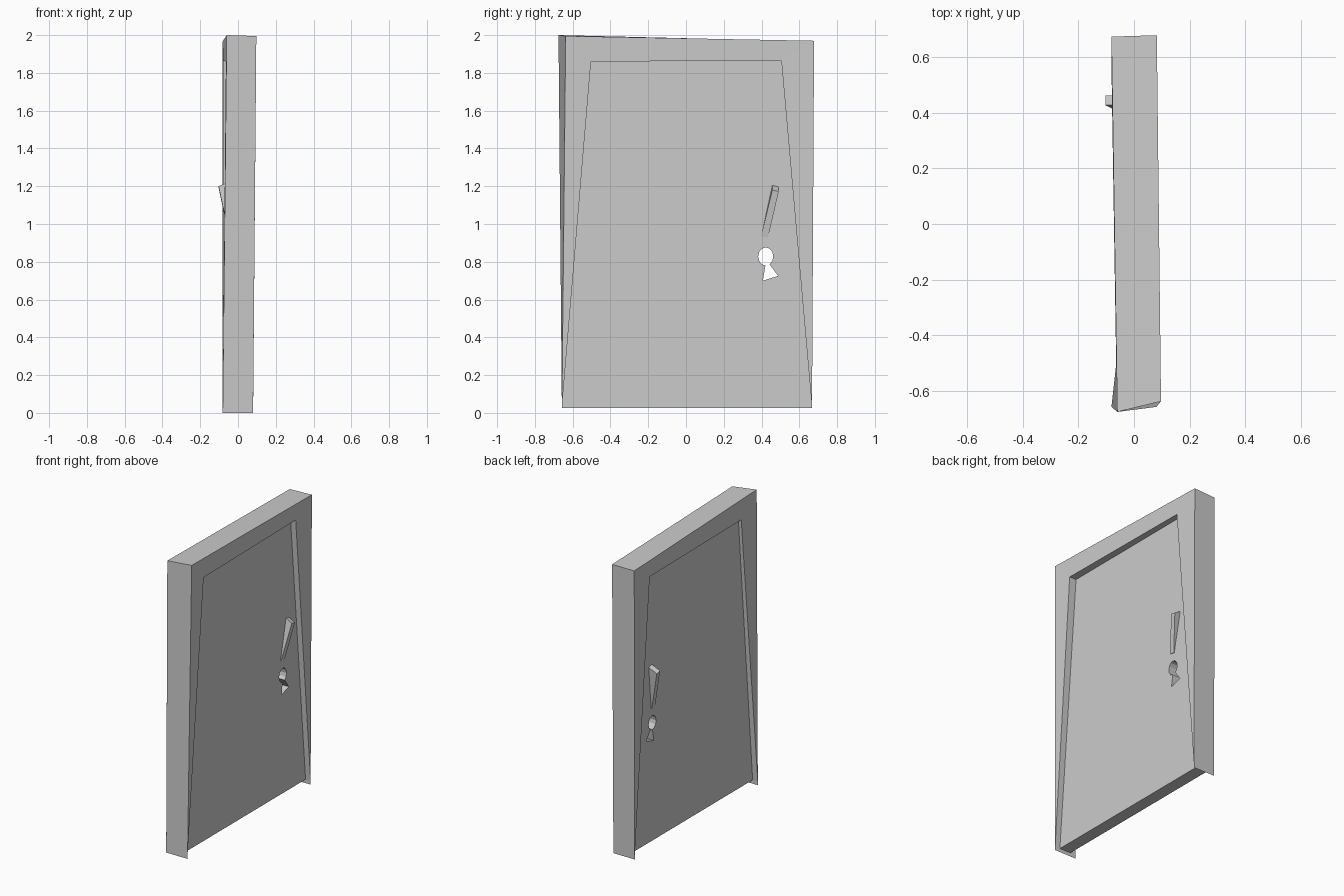
import bpy
import math

if "Cube" in bpy.data.objects:
    bpy.data.objects.remove(bpy.data.objects["Cube"])


def make(name, verts, faces):
    mesh = bpy.data.meshes.new(name)
    mesh.from_pydata(verts, [], faces)
    mesh.update()
    obj = bpy.data.objects.new(name, mesh)
    bpy.context.collection.objects.link(obj)
    return obj


def bridge(name, a, b):
    """Closed prism between two matching loops (a is counter-clockwise seen from +x)."""
    n = len(a)
    faces = [tuple(range(n)), tuple(reversed(range(n, 2 * n)))]
    faces += [(i, i + n, (i + 1) % n + n, (i + 1) % n) for i in range(n)]
    return make(name, a + b, faces)


def extrude_x(name, outline, half):
    return bridge(name, [(half, y, z) for y, z in outline],
                  [(-half, y, z) for y, z in outline])


# Crooked frame: outer arch then inner opening, on the +x side and the -x side
PANEL = [(-0.657, 0.025), (0.667, 0.025), (0.505, 1.863), (-0.503, 1.861)]
(bl, br, tr, tl) = PANEL
plus_side = [(0.08, -0.657, 0), (0.097, -0.637, 1.995), (0.082, 0.678, 1.97), (0.08, 0.667, 0),
             (0.08, *br), (0.081, *tr), (0.093, *tl), (0.08, *bl)]
minus_side = [(-0.081, -0.657, 0), (-0.06, -0.675, 2.0), (-0.081, 0.673, 1.967), (-0.081, 0.667, 0),
              (-0.081, *br), (-0.08, *tr), (-0.064, *tl), (-0.081, *bl)]
frame_faces = []
for i, j, k, l in ((0, 7, 6, 1), (1, 6, 5, 2), (2, 5, 4, 3)):
    frame_faces += [(i, j, k, l), (l + 8, k + 8, j + 8, i + 8)]
for i in range(8):
    j = (i + 1) % 8
    frame_faces.append((i, j, j + 8, i + 8))
make("door_frame", plus_side + minus_side, frame_faces)

# Recessed door panel
HALF = 0.042
panel = extrude_x("door_panel", PANEL, HALF)

# Keyhole cut right through the panel
keyhole = []
for i in range(12):
    a = math.radians(-59 + 327 * i / 11)
    keyhole.append((0.422 + 0.04 * math.cos(a), 0.828 + 0.048 * math.sin(a)))
keyhole += [(0.407, 0.70), (0.487, 0.725)]
cutter = extrude_x("keyhole_cutter", keyhole, 0.2)
cutter.hide_render = True
mod = panel.modifiers.new("keyhole", 'BOOLEAN')
mod.operation = 'DIFFERENCE'
mod.solver = 'EXACT'
mod.object = cutter
bpy.context.view_layer.objects.active = panel
bpy.ops.object.modifier_apply(modifier=mod.name)
bpy.data.objects.remove(cutter)


# Wedge handles leaning out from the panel, one on each side
def handle(name, side, top_y, top_z, reach):
    outer = [(HALF + 0.004, 0.397, 0.935), (HALF + 0.004, 0.434, 0.928),
             (reach, top_y + 0.034, top_z - 0.008), (reach, top_y, top_z)]
    inner = [(HALF - 0.01, 0.397, 0.935), (HALF - 0.01, 0.434, 0.928),
             (HALF - 0.01, top_y + 0.034, top_z + 0.022), (HALF - 0.01, top_y, top_z + 0.03)]
    if side > 0:
        return bridge(name, outer, inner)
    return bridge(name, [(-x, y, z) for x, y, z in inner], [(-x, y, z) for x, y, z in outer])


handle("handle_right", 1, 0.457, 1.18, 0.085)
handle("handle_left", -1, 0.427, 1.2, 0.103)
